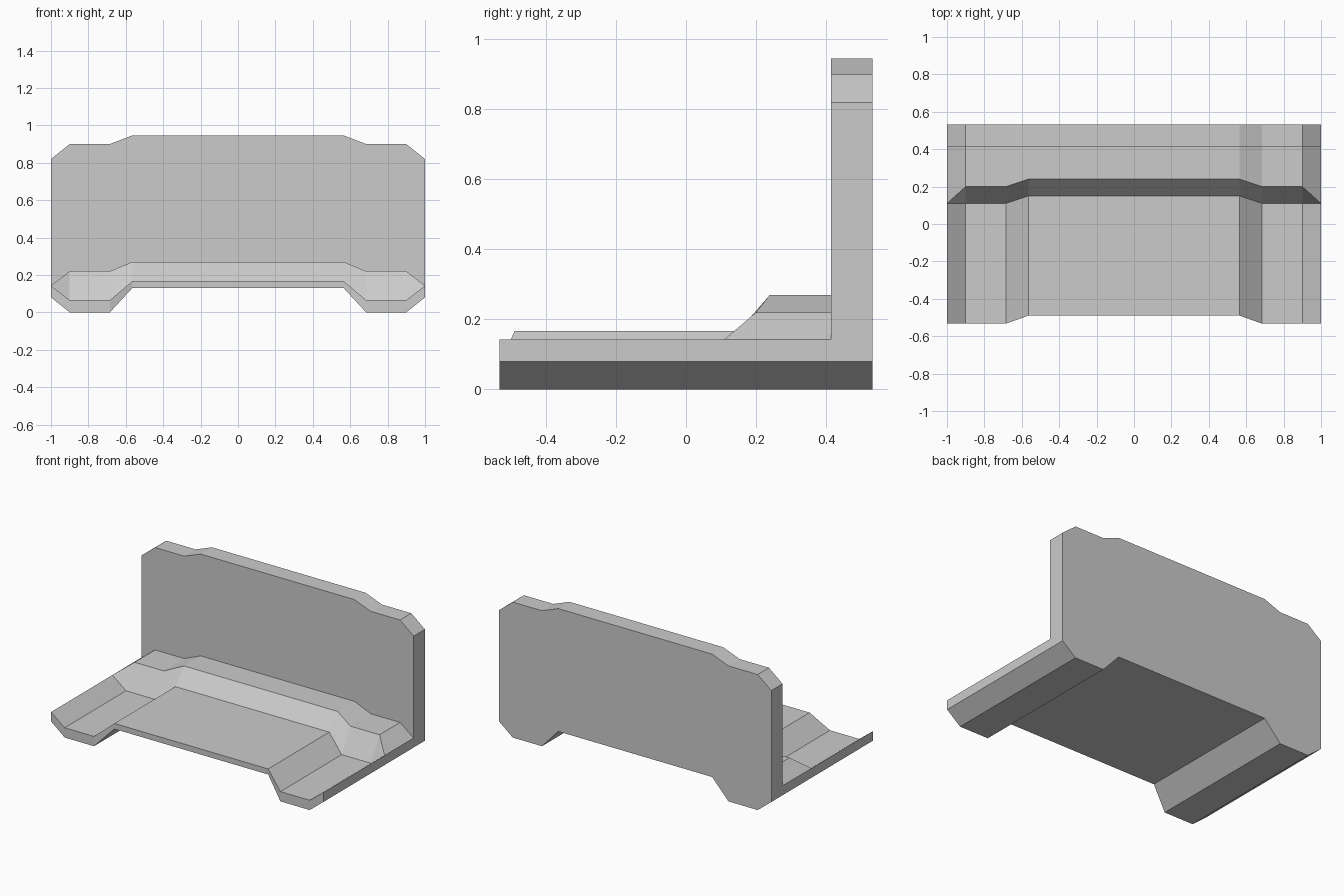
import bpy, bmesh

if "Cube" in bpy.data.objects:
    bpy.data.objects.remove(bpy.data.objects["Cube"])

WALL, BACK = 0.415, 0.533   # front and back planes of the upright wall

# Half-width stations:
# x, front y, slope foot y, slope top y, underside z, plate z, step z, wall top z
half = [
    (0.565, -0.49, 0.15, 0.24, 0.13, 0.167, 0.27, 0.946),
    (0.685, -0.533, 0.11, 0.20, 0.0, 0.065, 0.22, 0.90),
    (0.90, -0.533, 0.11, 0.20, 0.0, 0.065, 0.22, 0.90),
    (1.00, -0.533, 0.11, 0.11, 0.08, 0.143, 0.143, 0.82),
]
stations = [(-s[0], *s[1:]) for s in reversed(half)] + half


def section(bm, x, front, foot, crest, under, plate, step, top):
    """Side cross-section of plate, step and wall at one x."""
    outline = [(front, under), (front, plate), (foot, plate), (crest, step),
               (WALL, step), (WALL, top), (BACK, top), (BACK, under)]
    return [bm.verts.new((x, y, z)) for y, z in outline]


# Stepped bracket: loft the cross-sections across the width and cap the ends
bm = bmesh.new()
rings = [section(bm, *s) for s in stations]
for a, b in zip(rings, rings[1:]):
    for i in range(len(a)):
        j = (i + 1) % len(a)
        bm.faces.new((a[i], a[j], b[j], b[i]))
bm.faces.new(rings[0])
bm.faces.new(rings[-1])
bmesh.ops.remove_doubles(bm, verts=bm.verts, dist=0.0005)
bmesh.ops.recalc_face_normals(bm, faces=bm.faces)

mesh = bpy.data.meshes.new("stepped_bracket")
bm.to_mesh(mesh)
bm.free()
bpy.context.collection.objects.link(bpy.data.objects.new("stepped_bracket", mesh))
